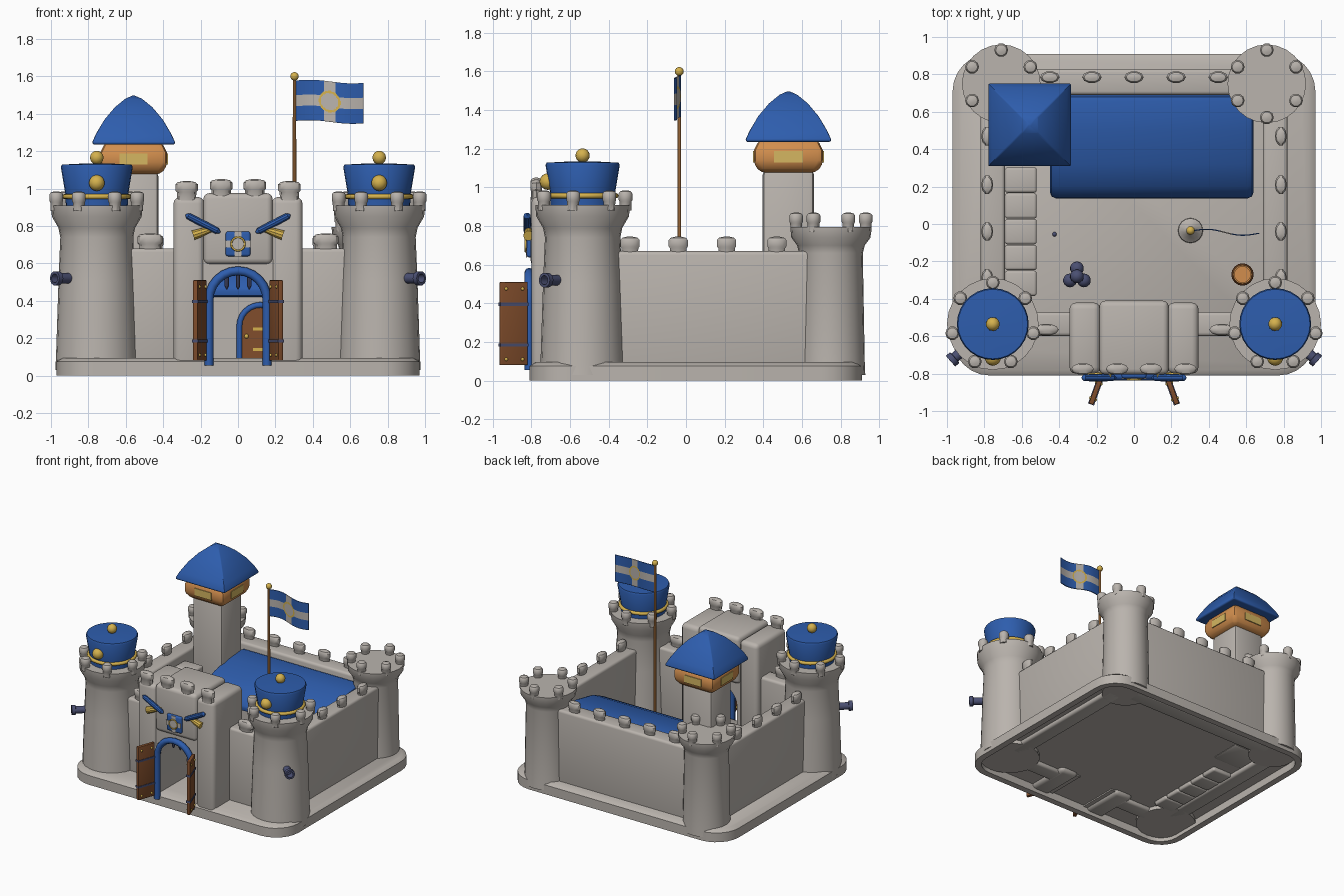
import bpy, bmesh, math
from mathutils import Matrix, Vector

if "Cube" in bpy.data.objects:
    bpy.data.objects.remove(bpy.data.objects["Cube"])

def material(name, *c):
    m = bpy.data.materials.new(name)
    m.diffuse_color = (*c, 1)
    m.use_nodes = True
    m.node_tree.nodes["Principled BSDF"].inputs["Base Color"].default_value = m.diffuse_color
    return m

STONE = material("stone", 0.49, 0.455, 0.42)
BLUE = material("roof blue", 0.027, 0.11, 0.42)
ORANGE = material("light wood", 0.64, 0.27, 0.075)
BROWN = material("dark wood", 0.22, 0.075, 0.025)
GOLD = material("gold", 0.66, 0.44, 0.075)
NAVY = material("iron navy", 0.07, 0.08, 0.17)
PANE = material("window yellow", 0.66, 0.47, 0.12)

def finish(name, bm, mat, M=None):
    bmesh.ops.remove_doubles(bm, verts=bm.verts, dist=0.0002)
    bmesh.ops.recalc_face_normals(bm, faces=bm.faces)
    me = bpy.data.meshes.new(name)
    bm.to_mesh(me)
    bm.free()
    for m in (mat if isinstance(mat, list) else [mat]):
        me.materials.append(m)
    if M is not None:
        me.transform(M)
    me.shade_smooth()
    me.set_sharp_from_angle(angle=math.radians(35))
    ob = bpy.data.objects.new(name, me)
    bpy.context.collection.objects.link(ob)
    return ob

def round_edges(bm, w, seg=2, angle=40):
    bmesh.ops.recalc_face_normals(bm, faces=bm.faces)
    es = [e for e in bm.edges if len(e.link_faces) == 2 and e.calc_face_angle() > math.radians(angle)]
    bmesh.ops.bevel(bm, geom=es, offset=w, segments=seg, profile=0.5, affect='EDGES', clamp_overlap=True)

def box(name, x, y, z, mat, w=0.0, M=None):
    bm = bmesh.new()
    bmesh.ops.create_cube(bm, size=1)
    for v in bm.verts:
        v.co = Vector([(r[0] + r[1]) / 2 + c * (r[1] - r[0]) for r, c in zip((x, y, z), v.co)])
    if w:
        round_edges(bm, w, 3)
    return finish(name, bm, mat, M)

def loft(name, rings, mat, M=None, w=0.0):
    bm = bmesh.new()
    vs = [[bm.verts.new(p) for p in r] for r in rings]
    n = len(vs[0])
    for a, b in zip(vs, vs[1:]):
        for i in range(n):
            bm.faces.new((a[i], a[(i + 1) % n], b[(i + 1) % n], b[i]))
    bm.faces.new(vs[0])
    bm.faces.new(vs[-1])
    if w:
        round_edges(bm, w)
    return finish(name, bm, mat, M)

def lathe(name, prof, mat, M, n=24, sx=1, sy=1, turn=0.0, w=0.0):
    ang = [turn + 2 * math.pi * i / n for i in range(n)]
    rings = [[(r * sx * math.cos(a), r * sy * math.sin(a), z) for a in ang] for r, z in prof]
    return loft(name, rings, mat, M, w)

def prism(name, pts, lo, hi, mat, axis='Y', w=0.0):
    # 2D outline (in xz or yz) pushed along an axis
    f = (lambda p, t: (p[0], t, p[1])) if axis == 'Y' else (lambda p, t: (t, p[0], p[1]))
    return loft(name, [[f(p, t) for p in pts] for t in (lo, hi)], mat, None, w)

def ball(name, c, r, mat):
    bm = bmesh.new()
    bmesh.ops.create_uvsphere(bm, u_segments=14, v_segments=8, radius=r)
    return finish(name, bm, mat, Matrix.Translation(c))

def tube(name, pts, r, mat, closed=False):
    cu = bpy.data.curves.new(name, 'CURVE')
    cu.dimensions = '3D'
    cu.bevel_depth, cu.bevel_resolution, cu.use_fill_caps = r, 2, True
    sp = cu.splines.new('POLY')
    sp.points.add(len(pts) - 1)
    for q, p in zip(sp.points, pts):
        q.co = (*p, 1)
    sp.use_cyclic_u = closed
    cu.materials.append(mat)
    ob = bpy.data.objects.new(name, cu)
    bpy.context.collection.objects.link(ob)

def arch(cx, half, z0, zs, n=12):
    return [(cx - half, z0)] + [(cx - half * math.cos(math.pi * i / n), zs + half * math.sin(math.pi * i / n))
                                for i in range(n + 1)] + [(cx + half, z0)]

def circle(c, r, n=24, flat=True):
    return [(c[0] + r * math.cos(t), c[1] + (r * math.sin(t) if flat else 0), c[2] + (0 if flat else r * math.sin(t)))
            for t in (2 * math.pi * i / n for i in range(n))]

def aim(p, d):
    return Matrix.Translation(p) @ Vector(d).to_track_quat('Z', 'Y').to_matrix().to_4x4()

T = Matrix.Translation

def merlon(x, y, z, a, b, h=0.085):
    lathe("merlon", [(.85, -.02), (.87, .3 * h), (1, .4 * h), (1, .8 * h), (.8, .93 * h), (.3, h)], STONE, T((x, y, z)), 10, a, b)

# Base plate, hollow underneath
def outline(d, z, r=0.2):
    out = []
    for k, (x, y) in enumerate([(.97, .91), (-.97, .91), (-.97, -.81), (.97, -.81)]):
        cx, cy = x - math.copysign(r, x), y - (r if y > 0 else -r)
        for i in range(7):
            t = math.pi / 2 * (k + i / 6)
            out.append((cx + (r - d) * math.cos(t), cy + (r - d) * math.sin(t), z))
    return out
loft("base_plate", [outline(d, z) for d, z in [(.05, .06), (.05, 0), (0, 0), (0, .075), (.03, .095)]], STONE)

# Curtain walls
box("back_wall", (-.65, .65), (.69, .83), (.03, .67), STONE, .02)
for x in (-.45, -.225, 0, .225, .45):
    merlon(x, .785, .665, .052, .032)
for s in (-1, 1):
    box("side_wall", sorted((s * .69, s * .82)), (-.45, .7), (.03, .67), STONE, .02)
    box("front_wall", sorted((s * .3, s * .6)), (-.6, -.47), (.03, .68), STONE, .02)
    merlon(s * .47, -.565, .675, .068, .032)
    for y in (-.29, -.04, .21, .47):
        merlon(s * .785, y, .66, .032, .052)

    # Back corner towers
    c = Vector((s * .71, .75, 0))
    lathe("back_tower", [(.178, .03), (.175, .1), (.165, .66), (.175, .7), (.205, .74), (.21, .795)], STONE, T(c))
    for k in range(6):
        t = math.pi / 2 + k * math.pi / 3
        merlon(c.x + .18 * math.cos(t), c.y + .18 * math.sin(t), .79, .037, .037, .08)

    # Front corner towers with hat-shaped roofs
    c = Vector((s * .755, -.535, 0))
    lathe("front_tower", [(.222, .03), (.218, .1), (.205, .5), (.195, .74), (.205, .79), (.24, .85), (.245, .91)], STONE, T(c))
    for k in range(7):
        t = math.pi / 2 + k * math.tau / 7
        merlon(c.x + .222 * math.cos(t), c.y + .222 * math.sin(t), .9, .037, .037)
    lathe("hat_roof", [(.165, .9), (.168, .97), (.192, 1.115), (.186, 1.128), (.05, 1.135)], BLUE, T(c), 28)
    tube("hat_band", circle(c + Vector((0, 0, .957)), .172), .014, GOLD, True)
    ball("hat_knob", c + Vector((0, 0, 1.165)), .037, GOLD)
    ball("hat_badge", c + Vector((0, -.18, 1.03)), .043, GOLD)

    # Cannon poking from the tower
    d = Vector((s * .75, -.66, 0))
    lathe("cannon", [(.028, 0), (.028, .09), (.038, .092), (.038, .12), (.024, .121), (.022, .07)], NAVY,
          aim(c + d * .18 + Vector((0, 0, .52)), d), 14)

    # Gatehouse pillars and open doors
    box("gate_pillar", sorted((s * .18, s * .345)), (-.8, -.42), (.03, .955), STONE, .035)
    for x in (.09, .275):
        merlon(s * x, -.775, .955 if x > .2 else .965, .06, .032)
    M = T((s * .178, -.822, 0)) @ Matrix.Rotation(s * math.radians(20), 4, 'Z')
    box("gate_door", (-.013, .013), (-.15, 0), (.08, .51), BROWN, .005, M)
    for z in (.185, .395):
        box("door_band", (-.017, .017), (-.152, .002), (z - .008, z + .008), NAVY, 0, M)
    for z in (.11, .475):
        for y in (-.12, -.03):
            for x in (-.013, .013):
                ball("door_stud", M @ Vector((x, y, z)), .009, GOLD)

    # Crossed ornaments above the gate
    a, b = Vector((s * .28, -.822, .86)), Vector((s * .095, -.822, .765))
    lathe("blue_blade", [(.004, 0), (.018, .015), (.02, .1), (.018, .19), (.004, .208)], BLUE, aim(a, b - a), 10)
    a, b = Vector((s * .24, -.815, .75)), Vector((s * .12, -.815, .79))
    lathe("gold_horn", [(.027, 0), (.024, .04), (.012, .126)], GOLD, aim(a, b - a), 10)

# Gatehouse middle with arched passage
inner = arch(0, .15, .05, .4)
prism("gate_arch", [(-.2, .05)] + inner + [(.2, .05), (.2, .62), (-.2, .62)], -.785, -.44, STONE)
box("gate_block", (-.185, .185), (-.805, -.41), (.595, .975), STONE, .03)
tube("arch_trim", [(x, -.812, z) for x, z in arch(0, .155, .055, .405)], .024, BLUE)
for x in (-.06, 0, .06):
    lathe("portcullis_tooth", [(.012, 0), (.012, .07), (.003, .09)], NAVY, aim((x, -.74, .55), (0, 0, -1)), 8)

# Gate emblem
box("emblem", (-.066, .066), (-.825, -.79), (.638, .77), BLUE, .012)
box("emblem_cross", (-.066, .066), (-.829, -.824), (.686, .722), STONE)
box("emblem_cross", (-.018, .018), (-.829, -.824), (.638, .77), STONE)
lathe("emblem_disc", [(.036, 0), (.036, .007)], STONE, aim((0, -.825, .704), (0, -1, 0)))
tube("emblem_ring", circle((0, -.831, .704), .036, 24, False), .005, GOLD, True)

# Great hall with sloping roof and arched door
box("hall", (-.41, .6), (.19, .7), (.07, .47), STONE)
prism("hall_roof", [(.13, .42), (.14, .47), (.2, .53), (.32, .585), (.5, .62), (.69, .635), (.69, .42)], -.45, .64, BLUE, 'X', .035)
prism("hall_door", arch(.12, .105, .09, .265), .175, .2, BROWN)
tube("hall_door_trim", [(x, .18, z) for x, z in arch(.12, .112, .09, .265)], .016, BLUE)
for z in (.14, .25):
    box("hall_hinge", (.08, .22), (.167, .18), (z - .008, z + .008), GOLD)
ball("hall_knob", (.045, .17, .21), .012, GOLD)

# Tall watch tower
q, r2 = math.pi / 4, math.sqrt(2)
C = T((-.558, .53, 0))
sq = lambda p: [(r * r2, z) for r, z in p]
lathe("watch_tower", sq([(.133, .05), (.133, 1.09)]), STONE, C, 4, 1, 1, q, .025)
lathe("watch_room", sq([(.14, 1.075), (.178, 1.115), (.178, 1.195), (.15, 1.25)]), ORANGE, C, 4, 1, 1, q, .025)
lathe("watch_roof", sq([(.215, 1.235), (.223, 1.245), (.2, 1.295), (.155, 1.37), (.1, 1.435), (.045, 1.48), (.006, 1.497)]),
      BLUE, C, 4, 1, 1, q, .02)
for k in range(4):
    box("watch_window", (-.075, .075), (-.183, -.174), (1.128, 1.188), PANE, 0, C @ Matrix.Rotation(k * math.pi / 2, 4, 'Z'))

# Stair along the left wall
for k in range(5):
    y = -.385 + k * .138
    box("stair_step", (-.69, -.52), (y, y + .136), (.03, .19 + k * .105), STONE, .015)

# Flag on its pole
P = Vector((.302, -.035, 0))
lathe("pole_foot", [(.068, .08), (.065, .12), (.03, .15), (.02, .17)], STONE, T(P), 16)
lathe("flag_pole", [(.011, .1), (.009, 1.59)], ORANGE, T(P), 10)
ball("pole_ball", P + Vector((0, 0, 1.6)), .023, GOLD)
bm = bmesh.new()
bmesh.ops.create_grid(bm, x_segments=72, y_segments=44, size=1)
for f in bm.faces:
    c = f.calc_center_median()
    x, z = c.x * .18, c.y * .11
    r = math.hypot(x, z)
    f.material_index = 1 if r < .046 else 2 if r < .058 else 1 if abs(x) < .032 or abs(z) < .03 else 0
for v in bm.verts:
    u = (v.co.x + 1) / 2
    v.co = (.31 + .36 * u, -.04 + .012 * math.sin(u * 6.5) - .015 * u,
            1.47 + v.co.y * .108 - .012 * u + .006 * math.sin(u * 6))
flag = finish("flag", bm, [BLUE, STONE, GOLD])
flag.modifiers.new("thickness", 'SOLIDIFY').thickness = .006

# Courtyard barrel and cannonballs
B = T((.58, -.27, 0))
lathe("barrel", [(.045, .08), (.058, .14), (.058, .18), (.05, .235), (.042, .235), (.042, .225)], ORANGE, B, 16)
for z in (.12, .2):
    tube("barrel_hoop", circle((.58, -.27, z), .055, 16), .005, BROWN, True)
for k in range(3):
    t = math.pi / 2 + k * math.tau / 3
    ball("cannonball", (-.305 + .043 * math.cos(t), -.28 + .043 * math.sin(t), .13), .037, NAVY)
ball("cannonball", (-.305, -.28, .19), .037, NAVY)
ball("loose_shot", (-.425, -.055, .1), .012, NAVY)
